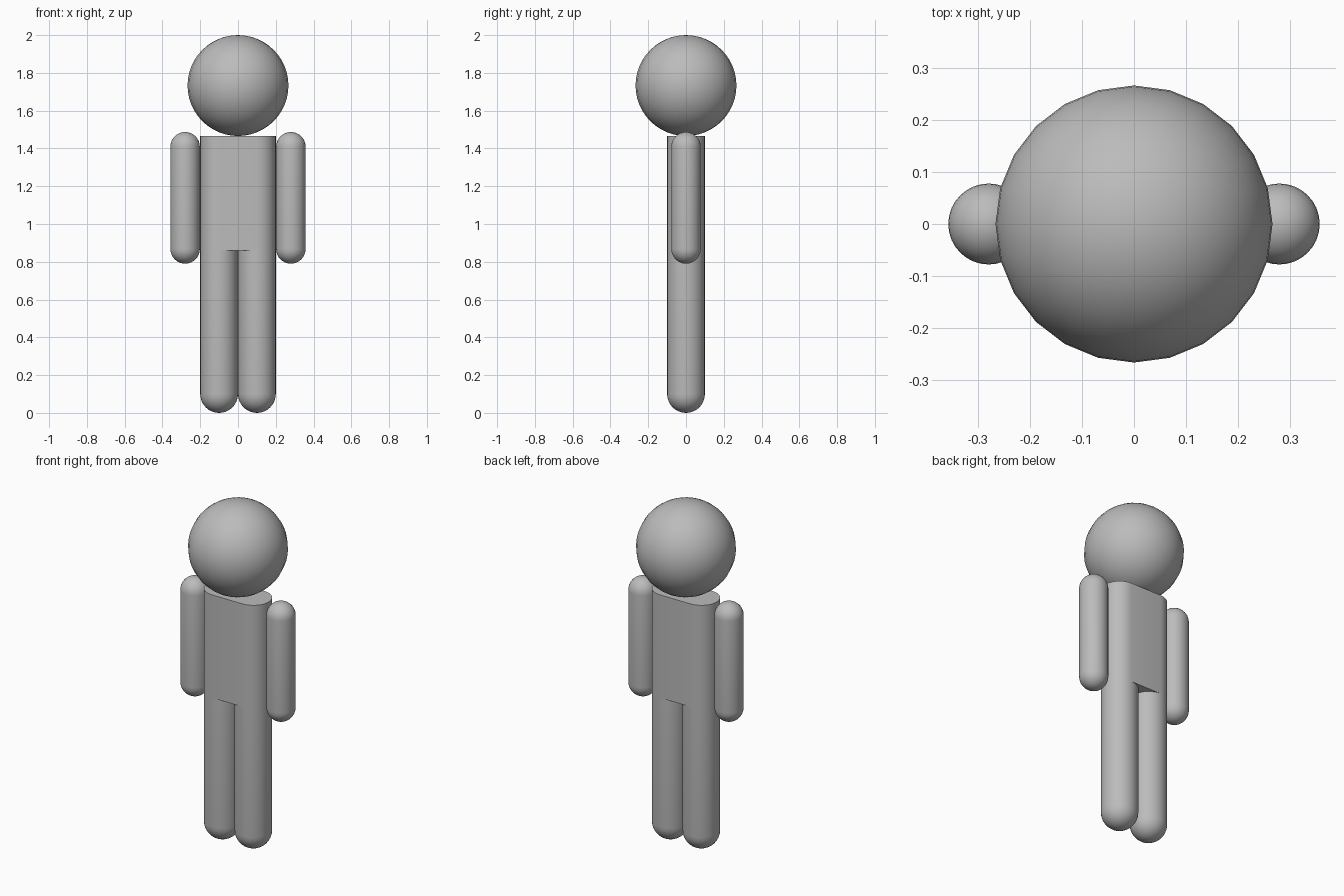
import bpy, bmesh
from math import sin, cos, pi, radians

cube = bpy.data.objects.get("Cube")
if cube:
    bpy.data.objects.remove(cube)

SEGMENTS = 32
grey = bpy.data.materials.new("plain grey")
grey.use_nodes = True
colour = (0.5, 0.5, 0.5, 1)
grey.diffuse_color = colour
grey.node_tree.nodes["Principled BSDF"].inputs["Base Color"].default_value = colour


def finish(name, bm, location=(0, 0, 0)):
    bmesh.ops.recalc_face_normals(bm, faces=bm.faces)
    mesh = bpy.data.meshes.new(name)
    bm.to_mesh(mesh)
    bm.free()
    mesh.materials.append(grey)
    obj = bpy.data.objects.new(name, mesh)
    obj.location = location
    bpy.context.collection.objects.link(obj)
    bpy.ops.object.select_all(action="DESELECT")
    obj.select_set(True)
    bpy.context.view_layer.objects.active = obj
    bpy.ops.object.shade_smooth_by_angle(angle=radians(40))
    return obj


def limb(name, x, radius, bottom, top, round_top):
    """Upright rod with a domed bottom and a domed or open top."""
    steps = 8
    arc = [i * pi / 2 / steps for i in range(steps + 1)]
    profile = [(radius * sin(a), bottom + radius - radius * cos(a)) for a in arc]
    if round_top:
        profile += [(radius * cos(a), top - radius + radius * sin(a)) for a in arc]
    else:
        profile.append((radius, top))
    bm = bmesh.new()
    verts = [bm.verts.new((r, 0, z)) for r, z in profile]
    edges = [bm.edges.new(pair) for pair in zip(verts, verts[1:])]
    bmesh.ops.spin(bm, geom=verts + edges, axis=(0, 0, 1), cent=(0, 0, 0),
                   angle=2 * pi, steps=SEGMENTS)
    bmesh.ops.remove_doubles(bm, verts=bm.verts, dist=0.0005)
    finish(name, bm, (x, 0, 0))


# Head
bm = bmesh.new()
bmesh.ops.create_uvsphere(bm, u_segments=24, v_segments=24, radius=0.267)
finish("head", bm, (0, 0, 1.733))

# Torso: flat-topped slab with round sides that run into the legs
LEG, HIP, SHOULDER = 0.1, 0.86, 1.465
bm = bmesh.new()
half = SEGMENTS // 2
outline = []
for side in (1, -1):
    for i in range(half + 1):
        a = -pi / 2 + i * pi / half
        outline.append(bm.verts.new((side * (LEG + LEG * cos(a)),
                                     side * LEG * sin(a), HIP)))
base = bm.faces.new(outline)
raised = bmesh.ops.extrude_face_region(bm, geom=[base], use_keep_orig=True)["geom"]
bmesh.ops.translate(bm, vec=(0, 0, SHOULDER - HIP),
                    verts=[g for g in raised if isinstance(g, bmesh.types.BMVert)])
finish("torso", bm)

# Arms and legs
for side, sign in (("left", 1), ("right", -1)):
    limb(side + "_leg", sign * LEG, LEG, 0, HIP, False)
    limb(side + "_arm", sign * 0.28, 0.078, 0.79, 1.487, True)
